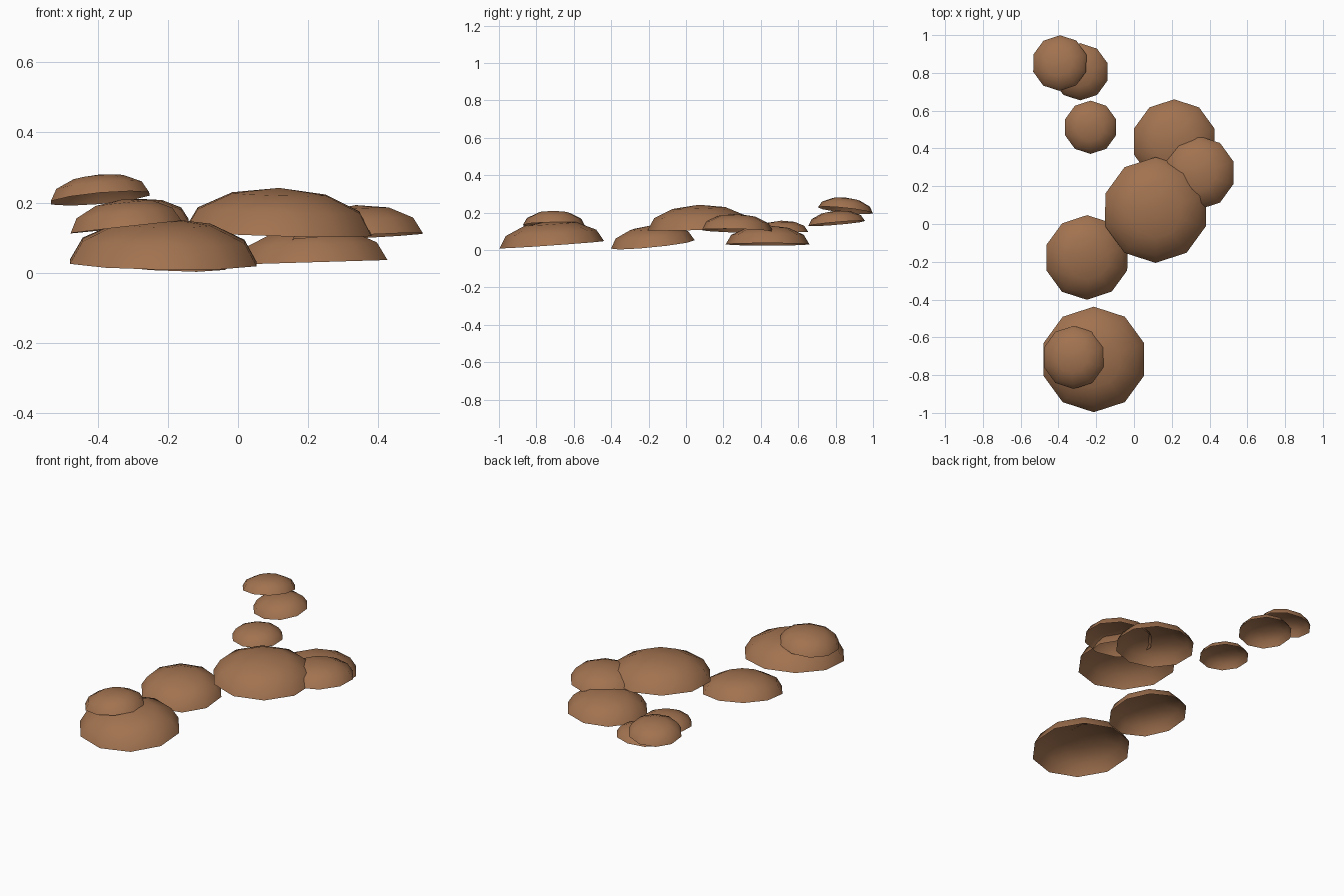
import bpy, bmesh
from math import sin, cos, pi
from mathutils import Vector, Matrix

cube = bpy.data.objects.get("Cube")
if cube:
    bpy.data.objects.remove(cube, do_unlink=True)

brown = bpy.data.materials.new("warm_brown")
brown.use_nodes = True
colour = (0.36, 0.17, 0.08, 1)
brown.diffuse_color = colour
brown.node_tree.nodes["Principled BSDF"].inputs["Base Color"].default_value = colour

SIDES, RINGS = 10, 3


def dome_mesh(name):
    """Open ten-sided half sphere of radius 1, spun from a quarter arc."""
    bm = bmesh.new()
    arc = [bm.verts.new((0, cos(i * pi / 2 / RINGS), sin(i * pi / 2 / RINGS)))
           for i in range(RINGS + 1)]
    edges = [bm.edges.new(pair) for pair in zip(arc, arc[1:])]
    bmesh.ops.spin(bm, geom=arc + edges, cent=(0, 0, 0), axis=(0, 0, 1),
                   angle=2 * pi, steps=SIDES)
    bmesh.ops.remove_doubles(bm, verts=bm.verts[:], dist=0.001)
    bmesh.ops.recalc_face_normals(bm, faces=bm.faces[:])
    # Keep the shell facing outward
    if sum(f.normal.z for f in bm.faces) < 0:
        bmesh.ops.reverse_faces(bm, faces=bm.faces[:])
    for f in bm.faces:
        f.smooth = True
    mesh = bpy.data.meshes.new(name)
    bm.to_mesh(mesh)
    bm.free()
    mesh.materials.append(brown)
    return mesh


def cap(name, centre, radius, height, slope_x, slope_y):
    """One flattened cap, its rim tilted by the given slopes."""
    mesh = dome_mesh(name)
    tilt = Vector((0, 0, 1)).rotation_difference(Vector((-slope_x, -slope_y, 1)))
    mesh.transform(Matrix.Translation(centre) @ tilt.to_matrix().to_4x4()
                   @ Matrix.Diagonal((radius, radius, height, 1)))
    obj = bpy.data.objects.new(name, mesh)
    bpy.context.collection.objects.link(obj)


# Front pair
cap("front_large_cap", (-0.213, -0.717, 0.028), 0.28, 0.128, -0.013, 0.07)
cap("front_small_cap", (-0.319, -0.706, 0.13), 0.167, 0.08, 0.11, -0.01)
# Middle group
cap("middle_right_cap", (-0.249, -0.177, 0.03), 0.225, 0.102, -0.07, 0.1)
cap("middle_large_cap", (0.114, 0.074, 0.114), 0.28, 0.128, -0.025, 0.035)
cap("middle_low_cap", (0.213, 0.436, 0.03), 0.224, 0.102, 0.03, 0.0)
cap("middle_left_cap", (0.341, 0.271, 0.103), 0.195, 0.09, 0.05, -0.025)
# Back trail
cap("back_first_cap", (-0.23, 0.512, 0.093), 0.141, 0.064, 0.0, 0.03)
cap("back_second_cap", (-0.285, 0.806, 0.142), 0.152, 0.069, 0.05, 0.085)
cap("back_top_cap", (-0.393, 0.852, 0.212), 0.148, 0.068, 0.09, -0.11)
